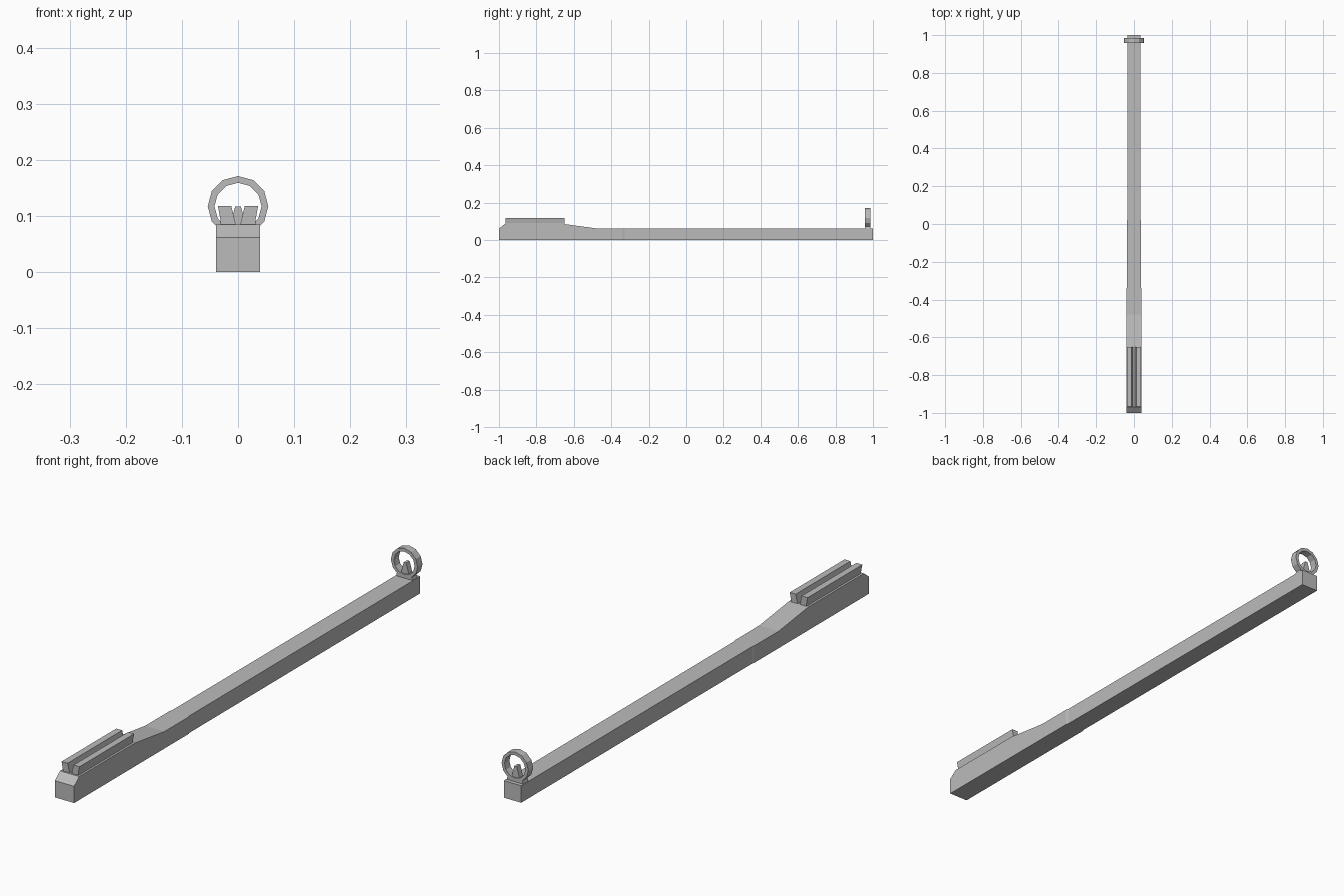
import bpy, bmesh, math

cube = bpy.data.objects.get("Cube")
if cube:
    bpy.data.objects.remove(cube, do_unlink=True)

grey = bpy.data.materials.new("plain grey")
grey.use_nodes = True
colour = (0.5, 0.5, 0.5, 1)
grey.diffuse_color = colour
grey.node_tree.nodes["Principled BSDF"].inputs["Base Color"].default_value = colour


def finish(bm, name):
    bmesh.ops.recalc_face_normals(bm, faces=bm.faces)
    mesh = bpy.data.meshes.new(name)
    bm.to_mesh(mesh)
    bm.free()
    mesh.materials.append(grey)
    obj = bpy.data.objects.new(name, mesh)
    bpy.context.collection.objects.link(obj)
    return obj


def loft(bm, rings, closed=False):
    """Skin equal-sized rings of points, capping the ends unless closed."""
    loops = [[bm.verts.new(p) for p in ring] for ring in rings]
    n = len(loops[0])
    pairs = list(zip(loops, loops[1:]))
    if closed:
        pairs.append((loops[-1], loops[0]))
    else:
        bm.faces.new(loops[0])
        bm.faces.new(loops[-1])
    for a, b in pairs:
        for i in range(n):
            j = (i + 1) % n
            bm.faces.new((a[i], a[j], b[j], b[i]))


def prism(name, profile, y0, y1):
    """Extrude an (x, z) profile along y."""
    bm = bmesh.new()
    loft(bm, [[(x, y, z) for x, z in profile] for y in (y0, y1)])
    return finish(bm, name)


# Long barrel bar: raised breech block, ramp, slightly slimmer forward length
stations = [(-1, 0.039, 0.061), (-0.97, 0.039, 0.085), (-0.65, 0.039, 0.085),
            (-0.48, 0.039, 0.062), (-0.34, 0.039, 0.062),
            (-0.33, 0.036, 0.062), (1, 0.035, 0.062)]
bm = bmesh.new()
loft(bm, [[(-w, y, 0), (w, y, 0), (w, y, h), (-w, y, h)] for y, w, h in stations])
finish(bm, "barrel_bar")

# Pair of flared rails with a V groove between them
for side, name in ((1, "left_rail"), (-1, "right_rail")):
    profile = [(0.004, 0.084), (0.031, 0.084), (0.031, 0.092),
               (0.036, 0.118), (0.012, 0.118)]
    prism(name, [(side * x, z) for x, z in profile], -0.965, -0.65)

# Twelve-sided sight ring
SIGHT_Y0, SIGHT_Y1 = 0.958, 0.986
bm = bmesh.new()
rings = []
for i in range(12):
    a = i * math.tau / 12
    rings.append([(r * math.sin(a), y, 0.117 + r * math.cos(a))
                  for r, y in ((0.054, SIGHT_Y0), (0.054, SIGHT_Y1),
                               (0.042, SIGHT_Y1), (0.042, SIGHT_Y0))])
loft(bm, rings, closed=True)
finish(bm, "sight_ring")

# Sight foot and tapered post inside the ring
prism("sight_foot", [(-0.034, 0.06), (0.034, 0.06), (0.029, 0.076), (-0.029, 0.076)],
      SIGHT_Y0, SIGHT_Y1)
prism("sight_post", [(-0.017, 0.074), (0.017, 0.074), (0.005, 0.117), (-0.005, 0.117)],
      SIGHT_Y0 + 0.004, SIGHT_Y1 - 0.004)
